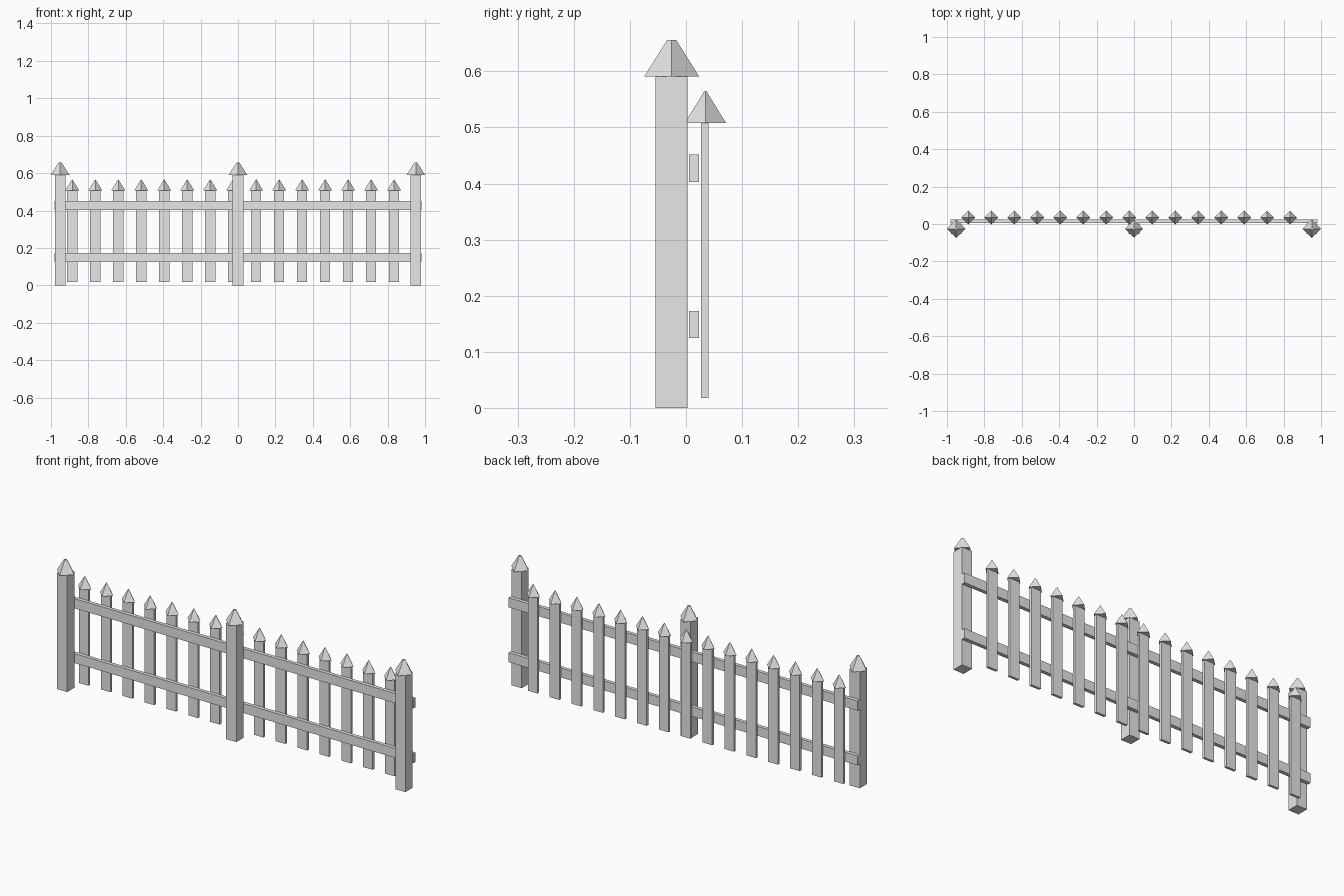
import bpy, bmesh, math
from mathutils import Matrix

if "Cube" in bpy.data.objects:
    bpy.data.objects.remove(bpy.data.objects["Cube"])

grey = bpy.data.materials.new("plain grey")
grey.diffuse_color = (0.8, 0.8, 0.8, 1)
grey.use_nodes = True
grey.node_tree.nodes["Principled BSDF"].inputs["Base Color"].default_value = grey.diffuse_color


def finish(name, bm):
    bmesh.ops.recalc_face_normals(bm, faces=bm.faces)
    mesh = bpy.data.meshes.new(name)
    bm.to_mesh(mesh)
    bm.free()
    mesh.materials.append(grey)
    obj = bpy.data.objects.new(name, mesh)
    bpy.context.collection.objects.link(obj)
    return obj


def box(name, x, y, z):
    """Box from (min, max) pairs."""
    bm = bmesh.new()
    centre = [(a + b) / 2 for a, b in (x, y, z)]
    size = [b - a for a, b in (x, y, z)]
    bmesh.ops.create_cube(bm, size=1,
                          matrix=Matrix.Translation(centre) @ Matrix.Diagonal((*size, 1)))
    return finish(name, bm)


def cap(name, x, y, z0, z1, radius, top_radius):
    """Four-sided pyramid with its corners on the x and y axes."""
    bm = bmesh.new()
    rings = []
    for r, z in ((radius, z0), (top_radius, z1)):
        if r == 0:
            rings.append([bm.verts.new((x, y, z))])
        else:
            rings.append([bm.verts.new((x + r * math.cos(i * math.pi / 2),
                                        y + r * math.sin(i * math.pi / 2), z))
                          for i in range(4)])
    base, top = rings
    bm.faces.new(base)
    for i in range(4):
        j = (i + 1) % 4
        if len(top) == 1:
            bm.faces.new((base[i], base[j], top[0]))
        else:
            bm.faces.new((base[i], base[j], top[j], top[i]))
    if len(top) == 4:
        bm.faces.new(top)
    return finish(name, bm)


# Three square posts with blunt caps
for i, x in enumerate((-0.951, 0.0, 0.951)):
    box(f"post_{i + 1}", (x - 0.0285, x + 0.0285), (-0.054, 0.003), (0, 0.591))
    cap(f"post_cap_{i + 1}", x, -0.0255, 0.591, 0.656, 0.049, 0.008)

# Two long rails behind the posts
for name, z in (("lower_rail", (0.125, 0.173)), ("upper_rail", (0.403, 0.452))):
    box(name, (-0.982, 0.982), (0.005, 0.0235), z)

# Fifteen thin pickets with pointed caps
for i in range(15):
    x = -0.886 + i * 0.1229
    box(f"picket_{i + 1}", (x - 0.027, x + 0.027), (0.027, 0.040), (0.018, 0.508))
    cap(f"picket_cap_{i + 1}", x, 0.0345, 0.508, 0.565, 0.037, 0.0015)
